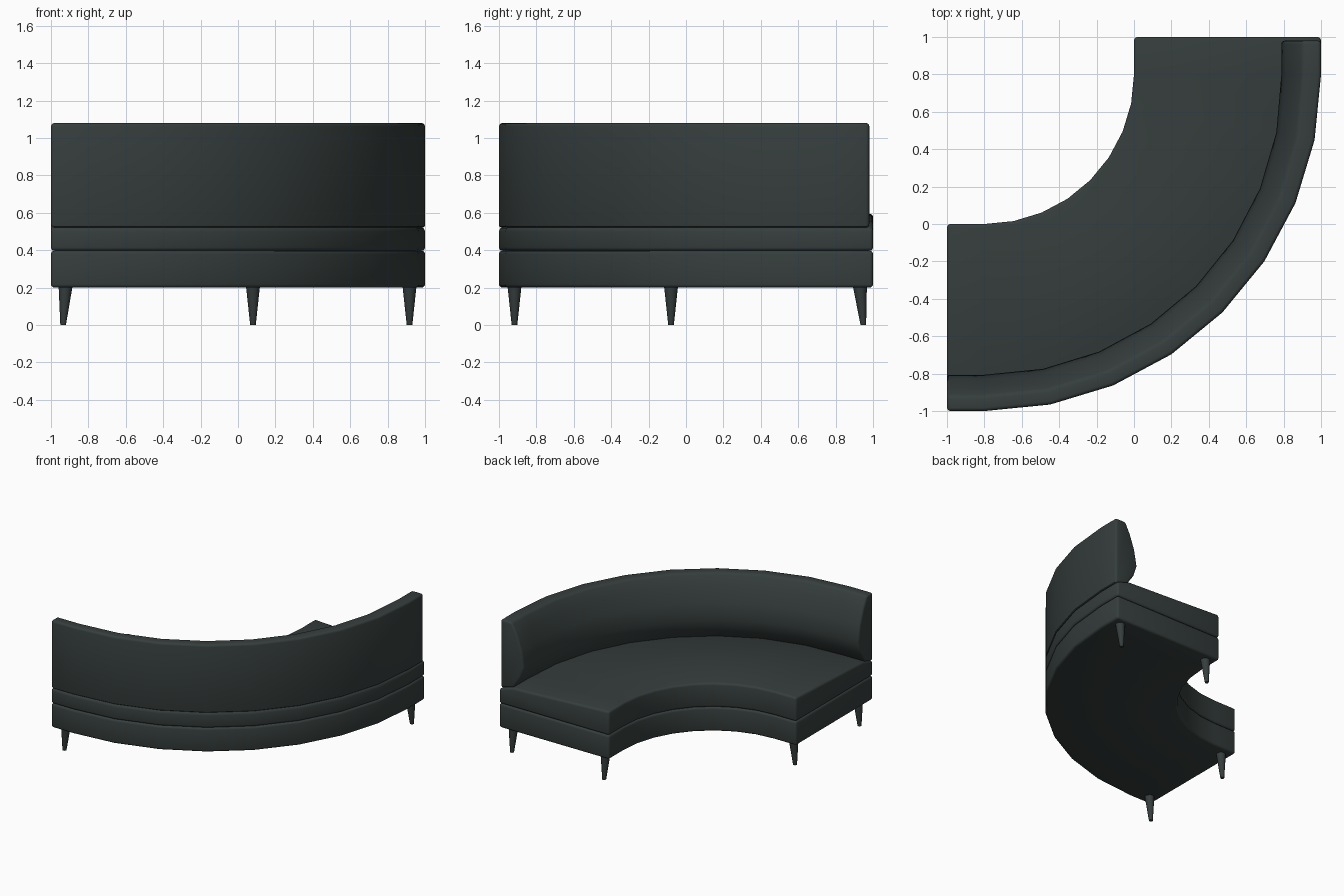
import bpy, bmesh, math

if "Cube" in bpy.data.objects:
    bpy.data.objects.remove(bpy.data.objects["Cube"])

fabric = bpy.data.materials.new("dark green grey")
fabric.diffuse_color = (0.036, 0.048, 0.046, 1)
fabric.use_nodes = True
fabric.node_tree.nodes["Principled BSDF"].inputs["Base Color"].default_value = fabric.diffuse_color

C = 0.8        # arc centre is (-C, C)
SEGMENTS = 8   # segments in the quarter turn


def stations(end_y):
    """Origin and outward direction of each cross-section along the bend."""
    result = [((-1.0, C), (0.0, -1.0))]
    for i in range(SEGMENTS + 1):
        a = math.radians(90 * i / SEGMENTS)
        result.append(((-C, C), (math.sin(a), -math.cos(a))))
    result.append(((-C, end_y), (1.0, 0.0)))
    return result


def finish(obj, bevel):
    obj.data.materials.append(fabric)
    bpy.context.view_layer.objects.active = obj
    for o in bpy.context.selected_objects:
        o.select_set(False)
    obj.select_set(True)
    if bevel:
        m = obj.modifiers.new("soft edges", 'BEVEL')
        m.width, m.segments = bevel, 3
        m.limit_method, m.angle_limit = 'ANGLE', math.radians(40)
        bpy.ops.object.modifier_apply(modifier=m.name)
    bpy.ops.object.shade_smooth_by_angle(angle=math.radians(35))


def make(name, bm, bevel):
    bmesh.ops.recalc_face_normals(bm, faces=bm.faces)
    mesh = bpy.data.meshes.new(name)
    bm.to_mesh(mesh)
    bm.free()
    obj = bpy.data.objects.new(name, mesh)
    bpy.context.collection.objects.link(obj)
    finish(obj, bevel)


def sweep(name, profile, bevel, end_y=1.0, thin=0.0, crown=0.0):
    """Sweep a closed (radius, z) profile round the bend.
    thin pulls the inner side outward towards the left end; crown lifts
    the upper inner surface slightly in the middle of the bend."""
    bm = bmesh.new()
    rings = []
    for o, d in stations(end_y):
        ring = []
        for r, z in profile:
            if r < 1.79:
                r += thin * -d[1]
                if 1.0 < r and z > 0.53:
                    z += crown * min(1.0, -2.5 * d[0] * d[1])
            ring.append(bm.verts.new((o[0] + d[0] * r, o[1] + d[1] * r, z)))
        rings.append(ring)
    n = len(profile)
    for a, b in zip(rings, rings[1:]):
        for i in range(n):
            j = (i + 1) % n
            bm.faces.new((a[i], a[j], b[j], b[i]))
    bm.faces.new(rings[0])
    bm.faces.new(rings[-1][::-1])
    make(name, bm, bevel)


# Base plinth, sloping seat cushion and bulging backrest
sweep("base", [(0.8, 0.2), (1.8, 0.2), (1.8, 0.397), (0.8, 0.397)], 0.018)
sweep("seat", [(0.8, 0.397), (1.8, 0.397), (1.8, 0.517), (1.68, 0.555), (1.2, 0.576), (0.8, 0.595)],
      0.018, crown=0.018)
sweep("backrest", [(1.8, 0.517), (1.8, 1.08), (1.70, 1.08), (1.655, 0.99), (1.612, 0.87),
                   (1.588, 0.735), (1.62, 0.64), (1.685, 0.545)], 0.018, 0.98, thin=0.018)


# Tapered round legs, feet splayed slightly outward at the open ends
def leg(name, top, foot):
    bm = bmesh.new()
    rings = []
    for (x, y), z, r in ((foot, 0, 0.015), (top, 0.205, 0.037)):
        rings.append([bm.verts.new((x + r * math.cos(t * math.pi / 6),
                                    y + r * math.sin(t * math.pi / 6), z)) for t in range(12)])
    lo, hi = rings
    for i in range(12):
        j = (i + 1) % 12
        bm.faces.new((lo[i], lo[j], hi[j], hi[i]))
    bm.faces.new(lo[::-1])
    bm.faces.new(hi)
    make(name, bm, 0)


for label, p in (("outer", 0.917), ("inner", 0.08)):
    leg("left_leg_" + label, (-0.922, -p), (-0.935, -p))
    leg("right_leg_" + label, (p, 0.93), (p, 0.948))
